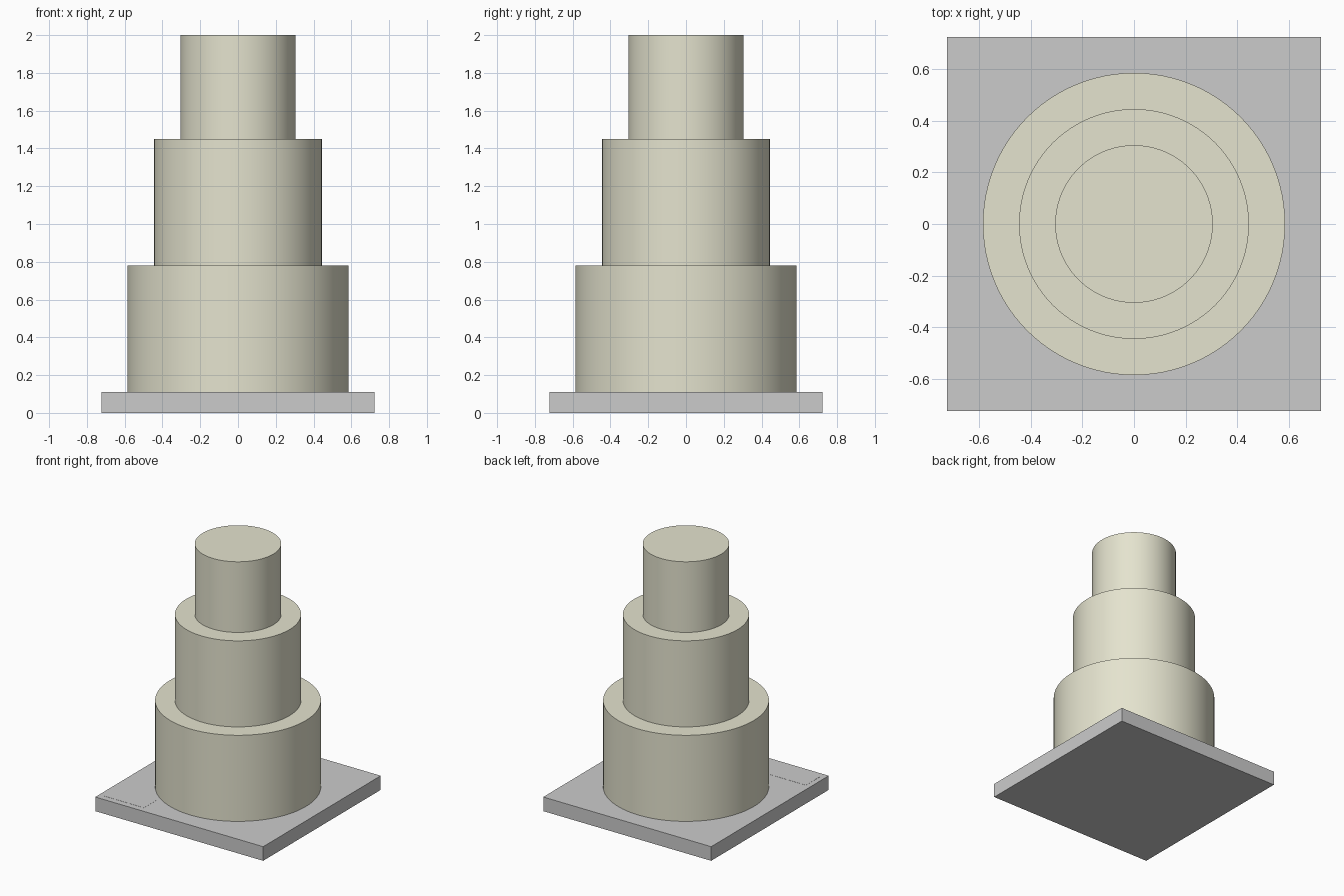
import bpy
import math

if "Cube" in bpy.data.objects:
    bpy.data.objects.remove(bpy.data.objects["Cube"])


def material(name, color):
    mat = bpy.data.materials.new(name)
    mat.diffuse_color = (*color, 1.0)
    mat.use_nodes = True
    mat.node_tree.nodes["Principled BSDF"].inputs["Base Color"].default_value = mat.diffuse_color
    return mat


def box(name, x0, x1, y0, y1, z0, z1):
    bpy.ops.mesh.primitive_cube_add(
        size=1, location=((x0 + x1) / 2, (y0 + y1) / 2, (z0 + z1) / 2))
    obj = bpy.context.object
    obj.name = name
    obj.scale = (x1 - x0, y1 - y0, z1 - z0)
    bpy.ops.object.transform_apply(location=False, rotation=False, scale=True)
    return obj


def tier(name, radius, z0, z1, mat):
    bpy.ops.mesh.primitive_cylinder_add(
        vertices=96, radius=radius, depth=z1 - z0, location=(0, 0, (z0 + z1) / 2))
    obj = bpy.context.object
    obj.name = name
    obj.data.materials.append(mat)
    bpy.ops.object.shade_smooth_by_angle(angle=math.radians(30))
    return obj


# Square cake board
HALF = 0.723
BOARD_TOP = 0.11
box("cake_board", -HALF, HALF, -HALF, HALF, 0, BOARD_TOP)

# Blank label plate in the front left corner
box("label_plate", -0.683, -0.337, -0.675, -0.50, BOARD_TOP - 0.002, BOARD_TOP + 0.001)

# Three stacked round tiers
icing = material("icing", (0.78, 0.77, 0.62))
z = BOARD_TOP
for name, radius, top in (("bottom_tier", 0.585, 0.78),
                          ("middle_tier", 0.445, 1.45),
                          ("top_tier", 0.305, 2.0)):
    tier(name, radius, z, top, icing)
    z = top
